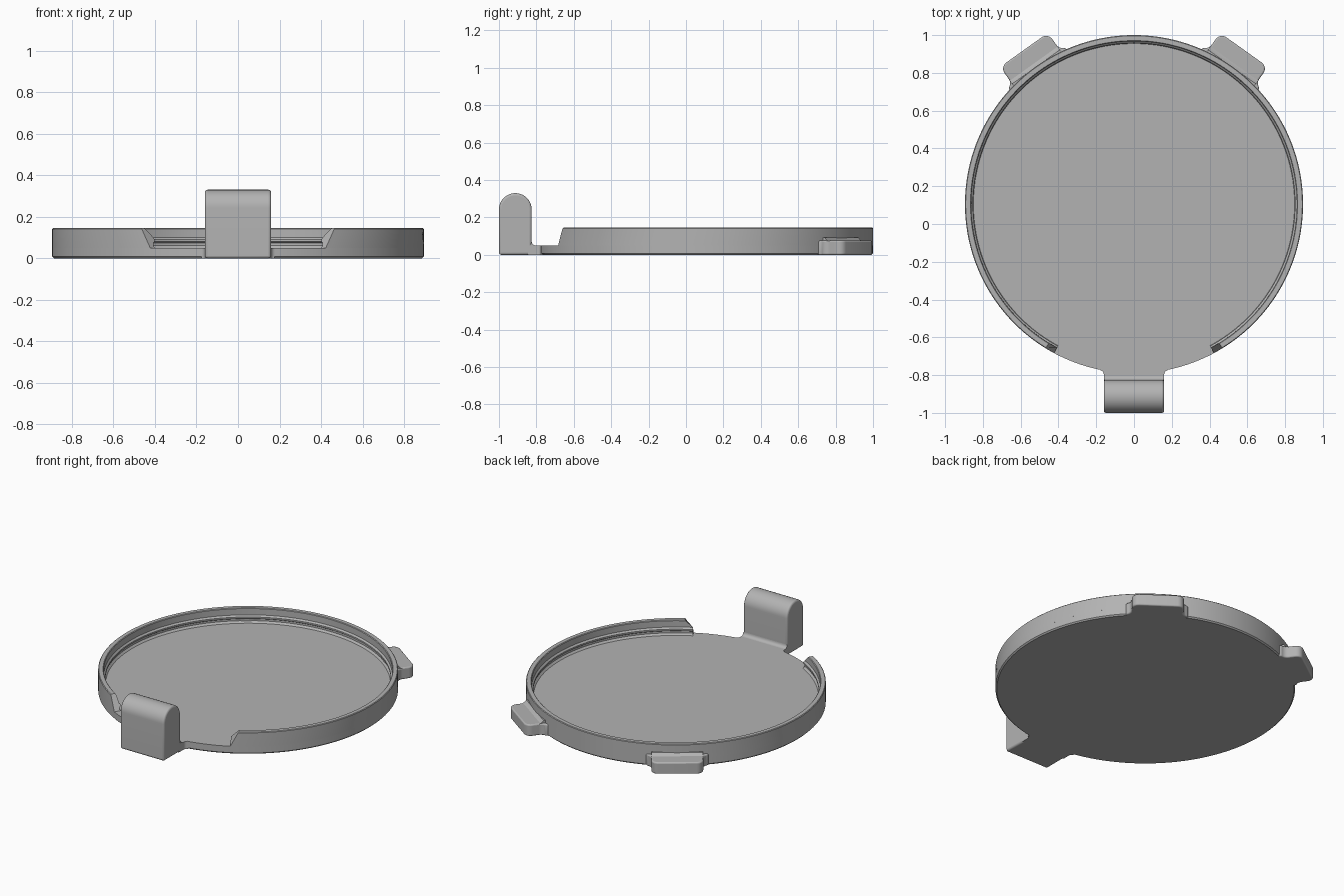
import bpy, bmesh
from math import sin, cos, pi, radians, sqrt
from mathutils import Matrix, Vector

cube = bpy.data.objects.get("Cube")
if cube:
    bpy.data.objects.remove(cube, do_unlink=True)

CY, R = 0.105, 0.895          # disc centre and radius
FLOOR, TOP = 0.05, 0.145

grey = bpy.data.materials.new("plain grey")
grey.use_nodes = True
COLOUR = (0.45, 0.45, 0.45, 1)
grey.diffuse_color = COLOUR
grey.node_tree.nodes["Principled BSDF"].inputs["Base Color"].default_value = COLOUR


def finish(bm, name, bevel=0):
    bmesh.ops.recalc_face_normals(bm, faces=bm.faces)
    mesh = bpy.data.meshes.new(name)
    bm.to_mesh(mesh)
    bm.free()
    mesh.materials.append(grey)
    ob = bpy.data.objects.new(name, mesh)
    bpy.context.collection.objects.link(ob)
    bpy.ops.object.select_all(action='DESELECT')
    ob.select_set(True)
    bpy.context.view_layer.objects.active = ob
    bpy.ops.object.shade_smooth_by_angle(angle=radians(30))
    if bevel:
        mod = ob.modifiers.new("soft edges", 'BEVEL')
        mod.width, mod.segments = bevel, 3
        mod.limit_method, mod.angle_limit = 'ANGLE', radians(40)
    return ob


def prism(name, outline, depth, matrix=Matrix(), bevel=0):
    """Extrude a 2D outline along local z, then place it."""
    bm = bmesh.new()
    face = bm.faces.new([bm.verts.new((x, y, 0)) for x, y in outline])
    new = bmesh.ops.extrude_face_region(bm, geom=[face])["geom"]
    verts = [v for v in new if isinstance(v, bmesh.types.BMVert)]
    bmesh.ops.translate(bm, verts=verts, vec=(0, 0, depth))
    bm.transform(matrix)
    return finish(bm, name, bevel)


def arc(cx, cy, r, start, end, n=8):
    return [(cx + r * cos(radians(start + (end - start) * i / n)),
             cy + r * sin(radians(start + (end - start) * i / n))) for i in range(n + 1)]


def mirrored(half):
    return half + [(-x, y) for x, y in reversed(half)]


# Base disc with a chamfered lower edge
N = 160
bm = bmesh.new()
rings = [[bm.verts.new((r * cos(2 * pi * i / N), CY + r * sin(2 * pi * i / N), z))
          for i in range(N)] for r, z in ((R - 0.008, 0), (R, 0.008), (R, FLOOR))]
for a, b in zip(rings, rings[1:]):
    for i in range(N):
        bm.faces.new((a[i], a[(i + 1) % N], b[(i + 1) % N], b[i]))
bm.faces.new(rings[0])
bm.faces.new(rings[-1])
finish(bm, "base_disc")

# Rim wall with an inner snap rib, open at the front with slanted ends
section = [(R, FLOOR), (R, TOP - 0.004), (R - 0.004, TOP), (0.866, TOP), (0.862, TOP - 0.004),
           (0.862, 0.1), (0.852, 0.09), (0.852, 0.08), (0.861, 0.074), (0.861, 0.062), (0.85, FLOOR)]
bm = bmesh.new()
strips = []
for i in range(N + 1):
    strip = []
    for r, z in section:
        begin = -61.8 + 3.3 * max(0, z - 0.1) / (TOP - 0.1)
        a = radians(begin + (180 - 2 * begin) * i / N)
        strip.append(bm.verts.new((r * cos(a), CY + r * sin(a), z)))
    strips.append(strip)
for a, b in zip(strips, strips[1:]):
    for k in range(len(section)):
        m = (k + 1) % len(section)
        bm.faces.new((a[k], a[m], b[m], b[k]))
bm.faces.new(strips[0])
bm.faces.new(strips[-1])
finish(bm, "rim_wall")

# Hinge lug: side profile with a round top, extruded across x
W, BACK = 0.16, -0.825
radius = (BACK + 1) / 2
profile = [(-1, 0), (BACK, 0), *arc(BACK - radius, 0.33 - radius, radius, 0, 180, 24)]
across = Matrix(((0, 0, 1, -W), (1, 0, 0, 0), (0, 1, 0, 0), (0, 0, 0, 1)))
lug = prism("hinge_lug", profile, 2 * W, across, 0.012)

# Pin hole through the lug
hole = prism("pin_hole_cutter", arc(-0.905, 0.24, 0.041, 0, 348.75, 31), 2 * W + 0.2,
             Matrix.Translation((-0.1, 0, 0)) @ across)
hole.hide_render = True
hole.hide_viewport = True
cut = lug.modifiers.new("pin hole", 'BOOLEAN')
cut.operation, cut.object, cut.solver = 'DIFFERENCE', hole, 'EXACT'

# Neck joining the lug to the disc, and the fillet behind the lug
neck = [(W, BACK - 0.02), (W, -0.8), *arc(W + 0.02, -0.795, 0.02, 180, 100, 5), (W, -0.74)]
prism("lug_neck", mirrored(neck), FLOOR - 0.0005)
fillet = [(BACK - 0.01, FLOOR - 0.01), *arc(BACK + 0.022, FLOOR + 0.022, 0.022, 270, 180, 6)]
prism("lug_fillet", fillet, 2 * W, across)

# Two rear tabs with rounded corners, flared roots and a sloped top against the wall
half = [(0.1, 0.86), (0.19, 0.865), *arc(0.195, 0.925, 0.04, 250, 180, 6),
        *arc(0.115, 0.963, 0.04, 0, 90, 6)]
slope = [(0.87, 0.07), (0.925, 0.07), (0.915, 0.0755), (0.905, 0.08), (0.893, 0.092), (0.87, 0.092)]
for side, angle in (("left", -35.5), ("right", 35.5)):
    place = Matrix.Translation((0, CY, 0)) @ Matrix.Rotation(radians(angle), 4, 'Z')
    prism(side + "_rear_tab", mirrored(half), 0.076, place, 0.008)
    prism(side + "_tab_fillet", slope, 0.31, place @ Matrix.Translation((0.005, 0, 0)) @ Matrix(
        ((0, 0, 1, -W), (1, 0, 0, 0), (0, 1, 0, 0), (0, 0, 0, 1))))
